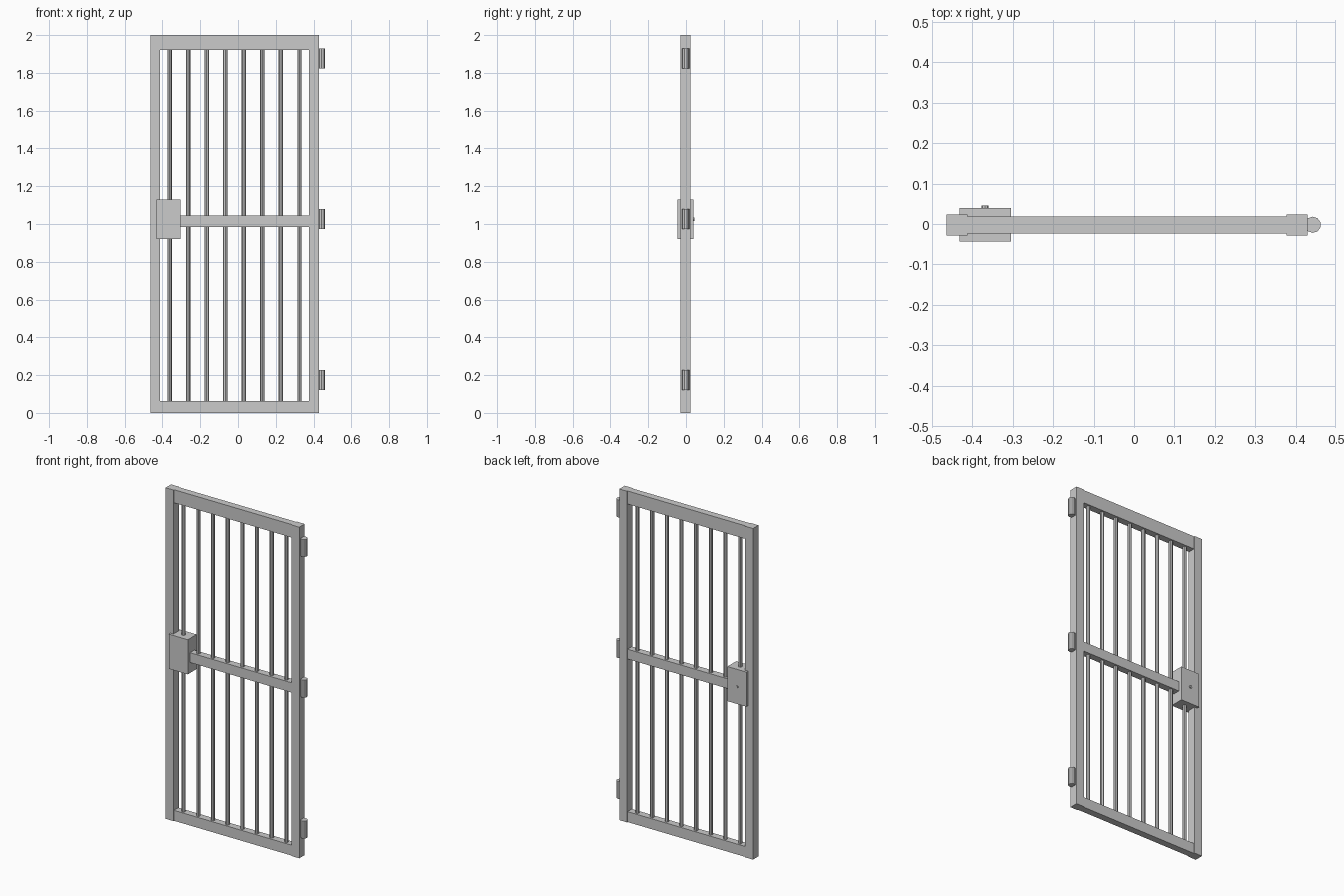
import bpy
from math import pi

if "Cube" in bpy.data.objects:
    bpy.data.objects.remove(bpy.data.objects["Cube"])

Y = -0.002  # depth centre of the gate


def box(name, x, y, z):
    """Box from (min, max) ranges."""
    c = [(r[0] + r[1]) / 2 for r in (x, y, z)]
    bpy.ops.mesh.primitive_cube_add(size=1, location=c)
    ob = bpy.context.object
    ob.name = name
    ob.scale = [r[1] - r[0] for r in (x, y, z)]
    bpy.ops.object.transform_apply(location=False, rotation=False, scale=True)
    return ob


def rod(name, sides, radius, length, loc, rot=(0, 0, 0)):
    bpy.ops.mesh.primitive_cylinder_add(vertices=sides, radius=radius, depth=length,
                                        location=loc, rotation=rot)
    bpy.context.object.name = name
    return bpy.context.object


def depth(half):
    return (Y - half, Y + half)


# Upright frame stiles
box("latch_stile", (-0.464, -0.412), depth(0.026), (0, 2))
box("hinge_stile", (0.377, 0.429), depth(0.026), (0, 2))

# Horizontal rails
for name, z in (("bottom_rail", (0, 0.063)), ("middle_rail", (0.985, 1.044)),
                ("top_rail", (1.921, 2))):
    box(name, (-0.412, 0.377), depth(0.021), z)

# Vertical bars
for i in range(8):
    rod(f"bar_{i + 1}", 8, 0.0115, 1.87, (-0.362 + i * 0.0982, Y, 0.993))

# Hinge barrels
for i, z in enumerate((0.175, 1.026, 1.876)):
    rod(f"hinge_{i + 1}", 10, 0.02, 0.105, (0.4425, Y, z))

# Lock case and keyhole barrel on the back
box("lock_case", (-0.432, -0.305), depth(0.0418), (0.921, 1.13))
rod("key_barrel", 8, 0.009, 0.02, (-0.369, 0.0355, 1.025), (pi / 2, 0, 0))
